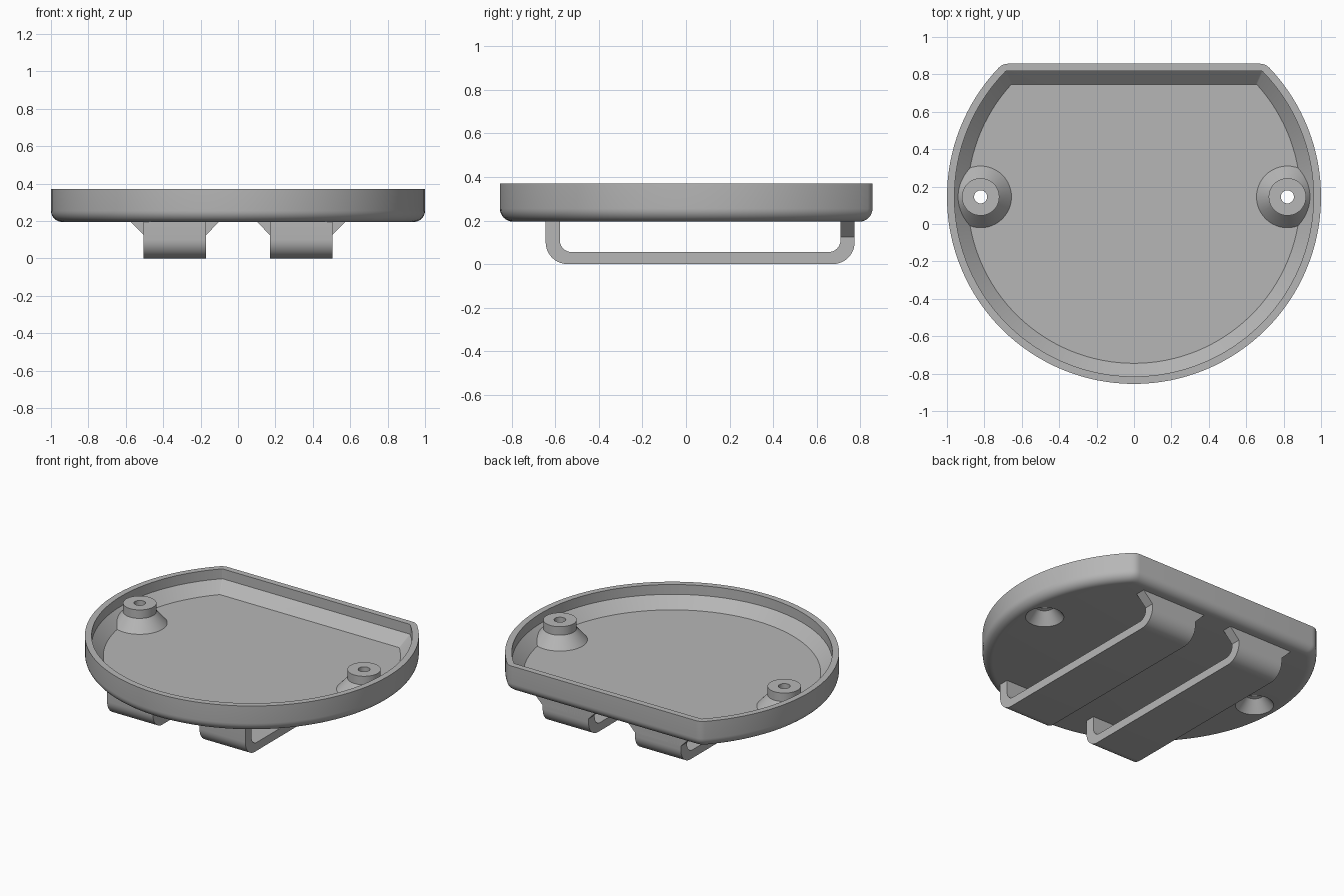
import bpy, bmesh, math
from mathutils import Vector

cube = bpy.data.objects.get("Cube")
if cube:
    bpy.data.objects.remove(cube)

grey = bpy.data.materials.new("plain_grey")
grey.use_nodes = True
COLOUR = (0.47, 0.47, 0.47, 1)
grey.diffuse_color = COLOUR
grey.node_tree.nodes["Principled BSDF"].inputs["Base Color"].default_value = COLOUR

CY = 0.145        # centre of the round outline
BACK = 0.857      # flat back edge
BASE, RIM, FLOOR = 0.195, 0.37, 0.235


def make(name, rings, close=False):
    """Loft matching rings of points; cap the ends or join them in a loop."""
    bm = bmesh.new()
    loops = [[bm.verts.new(p) for p in ring] for ring in rings]
    pairs = list(zip(loops, loops[1:]))
    if close:
        pairs.append((loops[-1], loops[0]))
    else:
        bm.faces.new(loops[0])
        bm.faces.new(loops[-1])
    for a, b in pairs:
        for i in range(len(a)):
            j = (i + 1) % len(a)
            bm.faces.new((a[i], a[j], b[j], b[i]))
    bmesh.ops.recalc_face_normals(bm, faces=bm.faces)
    mesh = bpy.data.meshes.new(name)
    bm.to_mesh(mesh)
    bm.free()
    mesh.materials.append(grey)
    obj = bpy.data.objects.new(name, mesh)
    bpy.context.collection.objects.link(obj)
    return obj


def activate(obj):
    bpy.ops.object.select_all(action='DESELECT')
    obj.select_set(True)
    bpy.context.view_layer.objects.active = obj


def smooth(obj):
    activate(obj)
    bpy.ops.object.shade_smooth_by_angle(angle=math.radians(30))


def outline(inset, z, corner):
    """Circle cut by the flat back, with softened corners."""
    r, flat = 1 - inset, BACK - inset
    a = math.asin((flat - CY) / r)
    tip = Vector((r * math.cos(a), flat))
    start, end = math.pi - a + corner, 2 * math.pi + a - corner
    n = 96
    pts = [Vector((r * math.cos(t), CY + r * math.sin(t)))
           for t in (start + (end - start) * i / n for i in range(n + 1))]
    p0, p2 = pts[-1], tip - Vector((corner, 0))
    bend = []
    for i in range(1, 6):
        t = i / 5
        bend.append(p0 * (1 - t) ** 2 + tip * 2 * t * (1 - t) + p2 * t * t)
    pts += bend + [Vector((-p.x, p.y)) for p in reversed(bend)]
    return [(p.x, p.y, z) for p in pts]


def spin(profile, x, y, steps=48):
    """Rings of a turned profile around a vertical axis."""
    angles = [2 * math.pi * i / steps for i in range(steps)]
    return [[(x + r * math.cos(t), y + r * math.sin(t), z) for t in angles]
            for r, z in profile]


def arc(cx, cz, r, start, end, n=10):
    return [(cx + r * math.cos(t), cz + r * math.sin(t))
            for t in (math.radians(start + (end - start) * i / n) for i in range(n + 1))]


# Tray: rounded lower edge, thin rim, sloped inner wall and flat floor
round_r = 0.06
rings = []
for i in range(9):
    t = math.pi / 2 * i / 8
    rings.append(outline(round_r * (1 - math.sin(t)),
                         BASE + round_r * (1 - math.cos(t)), 0.03))
rings += [outline(0, RIM, 0.03), outline(0.04, RIM, 0.004),
          outline(0.04, 0.305, 0.004), outline(0.11, FLOOR, 0.004)]
tray = make("tray", rings)

# Screw bosses set into openings in the tray
boss_profile = [(0.115, BASE), (0.055, 0.27), (0.035, 0.275), (0.035, 0.366),
                (0.1, 0.366), (0.1, 0.31), (0.165, FLOOR),
                (0.118, FLOOR), (0.118, BASE)]
for side, x in (("left", 0.82), ("right", -0.82)):
    cutter = make("boss_cutter", spin([(0.118, 0.1), (0.118, 0.25)], x, CY))
    cutter.hide_render = True
    mod = tray.modifiers.new("opening", 'BOOLEAN')
    mod.operation, mod.solver, mod.object = 'DIFFERENCE', 'EXACT', cutter
    activate(tray)
    bpy.ops.object.modifier_apply(modifier=mod.name)
    bpy.data.objects.remove(cutter)
    smooth(make(side + "_screw_boss", spin(boss_profile, x, CY), close=True))
smooth(tray)

# Strap loops under the tray, with flared gussets on the back legs
TOP = 0.205
Y0, Y1, WALL, SOLE = -0.645, 0.775, 0.065, 0.055
R, r = 0.1, 0.055
strap = [(Y0, TOP)] + arc(Y0 + R, R, R, 180, 270) + arc(Y1 - R, R, R, 270, 360)
strap += [(Y1, TOP), (Y1 - WALL, TOP)]
strap += arc(Y1 - WALL - r, SOLE + r, r, 0, -90)
strap += arc(Y0 + WALL + r, SOLE + r, r, 270, 180) + [(Y0 + WALL, TOP)]

gusset = [(0.17, 0.125), (0.505, 0.125), (0.58, 0.2), (0.58, TOP), (0.098, TOP), (0.098, 0.2)]
for side, s in (("left", 1), ("right", -1)):
    smooth(make(side + "_strap", [[(s * x, y, z) for y, z in strap] for x in (0.17, 0.505)]))
    make(side + "_gusset", [[(s * x, y, z) for x, z in gusset]
                            for y in (Y1 - WALL, Y1)])
